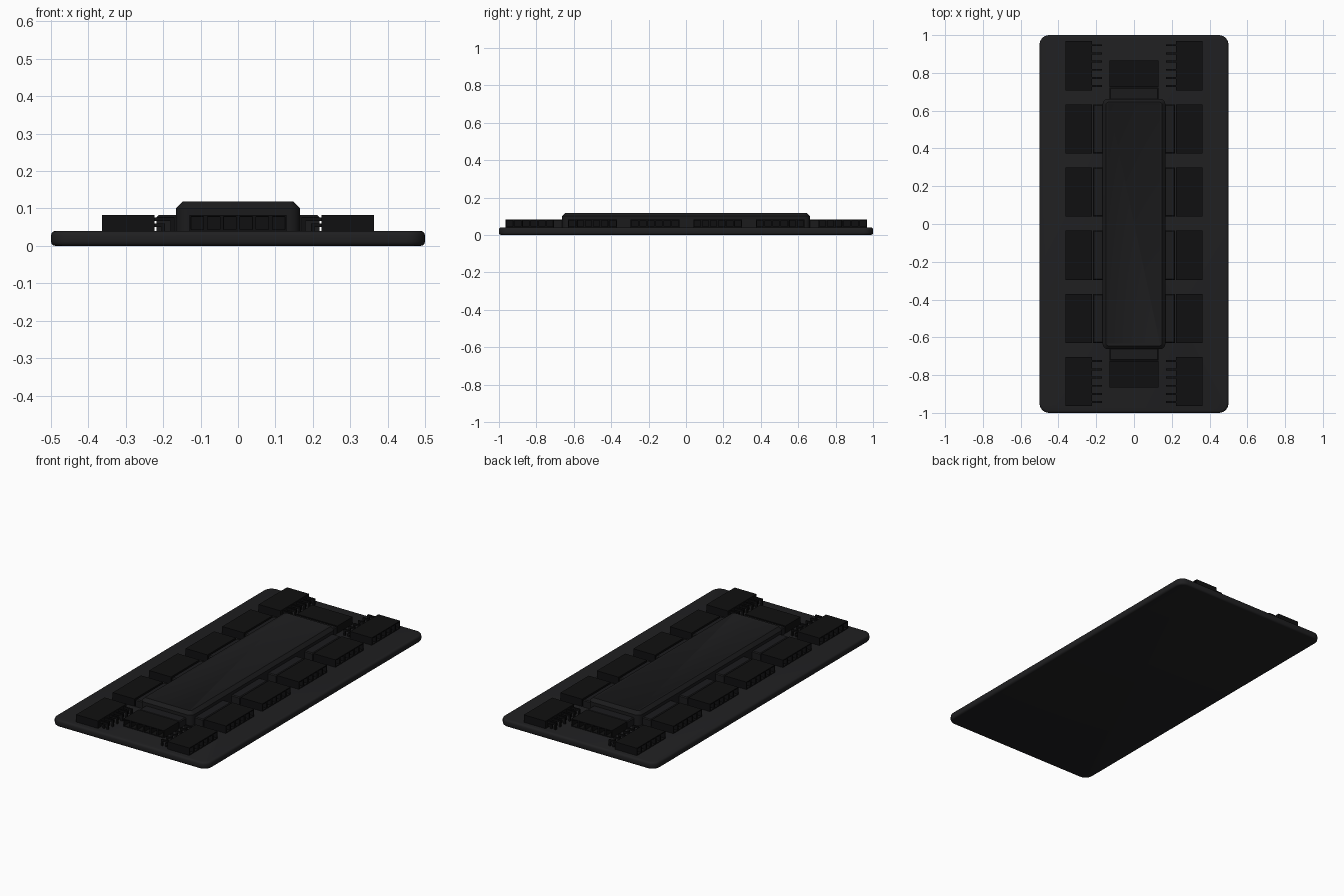
import bpy, bmesh, math
from mathutils import Matrix

if "Cube" in bpy.data.objects:
    bpy.data.objects.remove(bpy.data.objects["Cube"])


def material(name, v):
    m = bpy.data.materials.new(name)
    m.diffuse_color = (v, v, v * 1.08, 1)
    m.use_nodes = True
    m.node_tree.nodes["Principled BSDF"].inputs["Base Color"].default_value = m.diffuse_color
    return m


BASE = material("charcoal", 0.014)
HUB = material("dark_grey", 0.011)
BLACK = material("black", 0.005)


def finish(bm, name, mat, smooth=False):
    bmesh.ops.recalc_face_normals(bm, faces=bm.faces[:])
    me = bpy.data.meshes.new(name)
    bm.to_mesh(me)
    bm.free()
    ob = bpy.data.objects.new(name, me)
    bpy.context.collection.objects.link(ob)
    me.materials.append(mat)
    if smooth:
        bpy.context.view_layer.objects.active = ob
        ob.select_set(True)
        bpy.ops.object.shade_smooth_by_angle(angle=math.radians(35))
        ob.select_set(False)
    return ob


def add_box(bm, lo, hi):
    size = [b - a for a, b in zip(lo, hi)]
    mid = [(a + b) / 2 for a, b in zip(lo, hi)]
    mat = Matrix.Translation(mid) @ Matrix.Diagonal((*size, 1))
    return bmesh.ops.create_cube(bm, size=1, matrix=mat)["verts"]


def rounded_slab(name, hx, hy, z0, z1, radius, edge, segs, mat, bottom=False, panel=0):
    """Box with rounded plan corners and a bevelled rim."""
    bm = bmesh.new()
    add_box(bm, (-hx, -hy, z0), (hx, hy, z1))
    upright = [e for e in bm.edges if abs(e.verts[0].co.z - e.verts[1].co.z) > 1e-4]
    bmesh.ops.bevel(bm, geom=upright, offset=radius, segments=6, profile=0.5, affect='EDGES')
    zs = (z0, z1) if bottom else (z1,)
    rim = [e for e in bm.edges
           if any(all(abs(v.co.z - z) < 1e-5 for v in e.verts) for z in zs)]
    bmesh.ops.bevel(bm, geom=rim, offset=edge, segments=segs, profile=0.5, affect='EDGES')
    if panel:
        bm.normal_update()
        top = [f for f in bm.faces if f.normal.z > 0.99]
        bmesh.ops.inset_region(bm, faces=top, thickness=0.008)
        bmesh.ops.inset_region(bm, faces=top, thickness=0.003, depth=-panel)
    return finish(bm, name, mat, True)


Z0, Z1 = 0.04, 0.083
HALF, DEPTH = 0.13, 0.14


def socket(name, x, y, turn):
    """Six-way socket strip, open end facing local +x, turned about z."""
    bm = bmesh.new()
    add_box(bm, (-DEPTH / 2, -HALF, Z0 - 0.001), (DEPTH / 2, HALF, Z1))
    long = [e for e in bm.edges if abs(e.verts[0].co.y - e.verts[1].co.y) > 0.1]
    bmesh.ops.subdivide_edges(bm, edges=long, cuts=5, use_grid_fill=True)
    bm.normal_update()
    cells = [f for f in bm.faces if f.normal.x > 0.9]
    bmesh.ops.inset_individual(bm, faces=cells, thickness=0.007)
    bmesh.ops.inset_individual(bm, faces=cells, thickness=0.0005, depth=-0.09)
    bm.transform(Matrix.Translation((x, y, 0)) @ Matrix.Rotation(turn, 4, 'Z'))
    return finish(bm, name, BLACK)


def bridge(name, lo, hi):
    """Low block joining the hub to a socket, softened on top."""
    bm = bmesh.new()
    add_box(bm, lo, hi)
    top = [e for e in bm.edges if all(v.co.z > hi[2] - 1e-4 for v in e.verts)]
    bmesh.ops.bevel(bm, geom=top, offset=0.005, segments=1, affect='EDGES')
    return finish(bm, name, HUB)


def pins(name, side, yc):
    """Two rows of six right-angle pins behind a corner socket."""
    bm = bmesh.new()
    w = 0.005
    for i in range(6):
        y = yc + (i - 2.5) * HALF / 3
        for z, end in ((0.055, 0.195), (0.071, 0.17)):
            a, b = sorted((side * end, side * 0.228))
            add_box(bm, (a, y - w, z - w), (b, y + w, z + w))
            a, b = sorted((side * end, side * (end + 2 * w)))
            add_box(bm, (a, y - w, Z0 - 0.002), (b, y + w, z - w))
    return finish(bm, name, BLACK)


# Base plate and central hub
rounded_slab("base_plate", 0.5, 1.0, 0, Z0, 0.05, 0.012, 3, BASE, bottom=True)
rounded_slab("hub_cover", 0.166, 0.663, Z0 - 0.001, 0.118, 0.03, 0.018, 1, HUB, panel=0.002)

# Side sockets: end ones have exposed pins, the rest have bridges to the hub
for side, label in ((-1, "left"), (1, "right")):
    turn = 0 if side > 0 else math.pi
    for i in range(6):
        y = 0.838 - i * 0.3345
        socket(f"{label}_socket_{i + 1}", side * 0.293, y, turn)
        if i in (0, 5):
            pins(f"{label}_pins_{i + 1}", side, y)
        else:
            a, b = sorted((side * 0.155, side * 0.218))
            bridge(f"{label}_bridge_{i + 1}", (a, y - 0.13, Z0 - 0.001), (b, y + 0.13, 0.082))

# End sockets and their bridges
for side, label in ((-1, "front"), (1, "back")):
    socket(f"{label}_socket", 0, side * 0.795, side * math.pi / 2)
    a, b = sorted((side * 0.65, side * 0.722))
    bridge(f"{label}_bridge", (-0.13, a, Z0 - 0.001), (0.13, b, 0.082))
